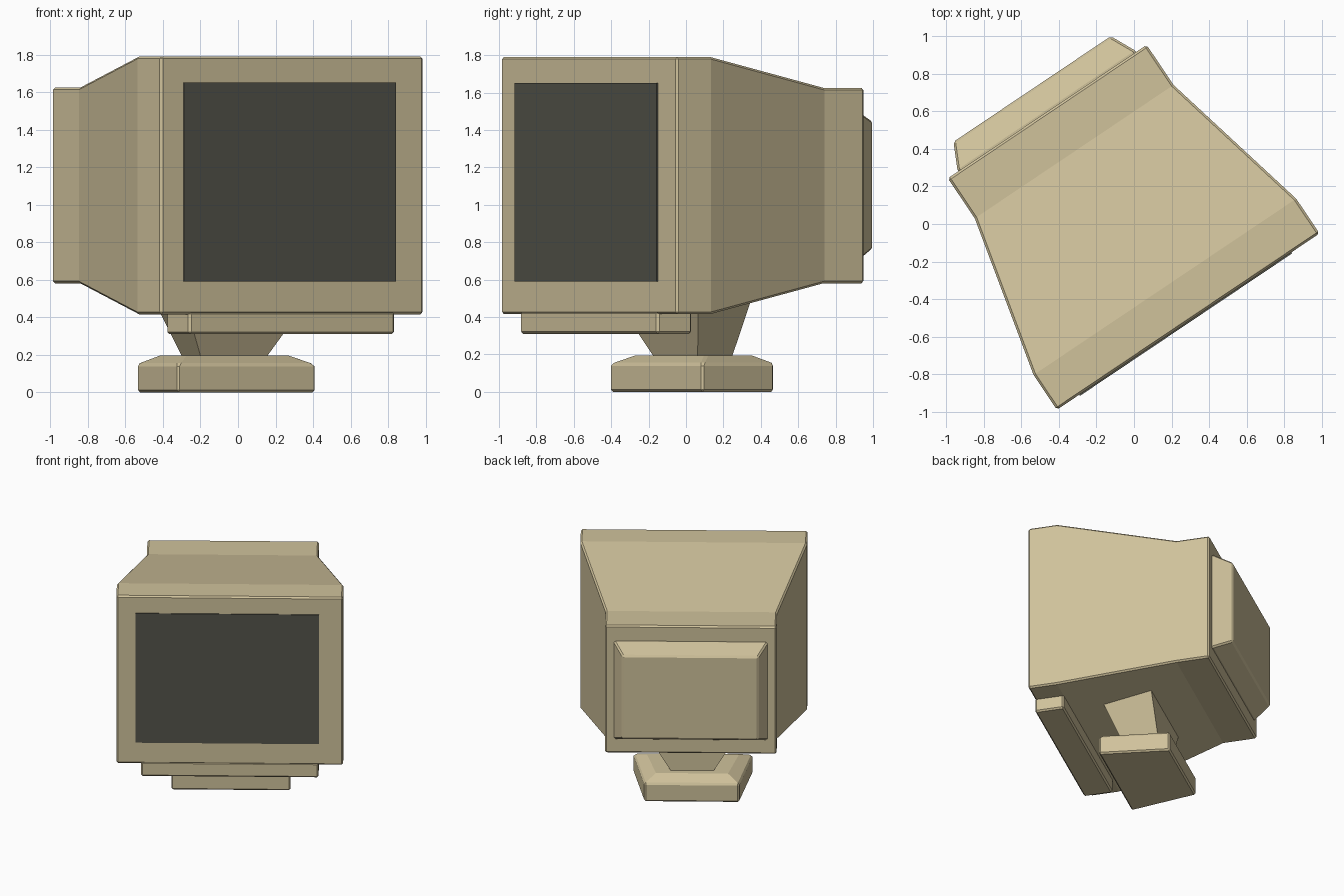
import bpy, bmesh, math
from mathutils import Matrix

if "Cube" in bpy.data.objects:
    bpy.data.objects.remove(bpy.data.objects["Cube"])

TURN = math.radians(33.87)   # the whole monitor is turned on its vertical axis
CX = -0.05                   # centre line in turned coordinates


def material(name, rgb):
    m = bpy.data.materials.new(name)
    m.diffuse_color = (*rgb, 1)
    m.use_nodes = True
    m.node_tree.nodes["Principled BSDF"].inputs["Base Color"].default_value = m.diffuse_color
    return m


beige = material("beige plastic", (0.63, 0.54, 0.33))
dark = material("dark glass", (0.088, 0.088, 0.068))


def loft(name, rings, mat, bevel=0.012):
    """Skin a closed, capped, flat-faced solid through four-cornered rings."""
    bm = bmesh.new()
    loops = [[bm.verts.new(p) for p in ring] for ring in rings]
    bm.faces.new(loops[0])
    bm.faces.new(loops[-1])
    for a, b in zip(loops, loops[1:]):
        for i in range(4):
            j = (i + 1) % 4
            bm.faces.new((a[i], a[j], b[j], b[i]))
    bmesh.ops.recalc_face_normals(bm, faces=bm.faces)
    bm.transform(Matrix.Rotation(TURN, 4, 'Z'))
    mesh = bpy.data.meshes.new(name)
    bm.to_mesh(mesh)
    bm.free()
    mesh.materials.append(mat)
    ob = bpy.data.objects.new(name, mesh)
    bpy.context.collection.objects.link(ob)
    if bevel:
        mod = ob.modifiers.new("soft edges", 'BEVEL')
        mod.width = bevel
        mod.segments = 1
        mod.limit_method = 'ANGLE'
        mod.angle_limit = math.radians(35)
    return ob


def upright(y, half, z0, z1, cx=CX):
    """Rectangle facing the depth axis."""
    return [(cx - half, y, z0), (cx + half, y, z0), (cx + half, y, z1), (cx - half, y, z1)]


def level(z, y0, half0, y1, half1):
    """Horizontal trapezoid, front edge y0 and back edge y1."""
    return [(CX - half0, y0, z), (CX + half0, y0, z), (CX + half1, y1, z), (CX - half1, y1, z)]


# Tapering tube housing
loft("housing", [upright(-0.593, 0.843, 0.415, 1.79),
                 upright(-0.37, 0.843, 0.415, 1.79),
                 upright(0.498, 0.638, 0.58, 1.625),
                 upright(0.755, 0.638, 0.58, 1.625)], beige)

# Sloped cover on the back
loft("back_cover", [upright(0.74, 0.57, 0.70, 1.50),
                    upright(0.765, 0.57, 0.70, 1.50),
                    upright(0.90, 0.505, 0.765, 1.445)], beige)

# Control strip under the front
loft("chin", [upright(-0.593, 0.66, 0.31, 0.43),
              upright(-0.37, 0.66, 0.31, 0.43)], beige)

# Screen plate on the front
loft("screen", [upright(-0.600, 0.681, 0.59, 1.65, -0.068),
                upright(-0.592, 0.681, 0.59, 1.65, -0.068)], dark, 0)

# Flared neck rising into the housing
loft("neck", [level(0.18, -0.03, 0.206, 0.225, 0.152),
              level(0.54, -0.172, 0.425, 0.225, 0.37)], beige, 0)

# Foot with chamfered top
loft("foot", [level(0.0, -0.16, 0.444, 0.365, 0.352),
              level(0.15, -0.16, 0.444, 0.365, 0.352),
              level(0.195, -0.07, 0.345, 0.275, 0.268)], beige)
